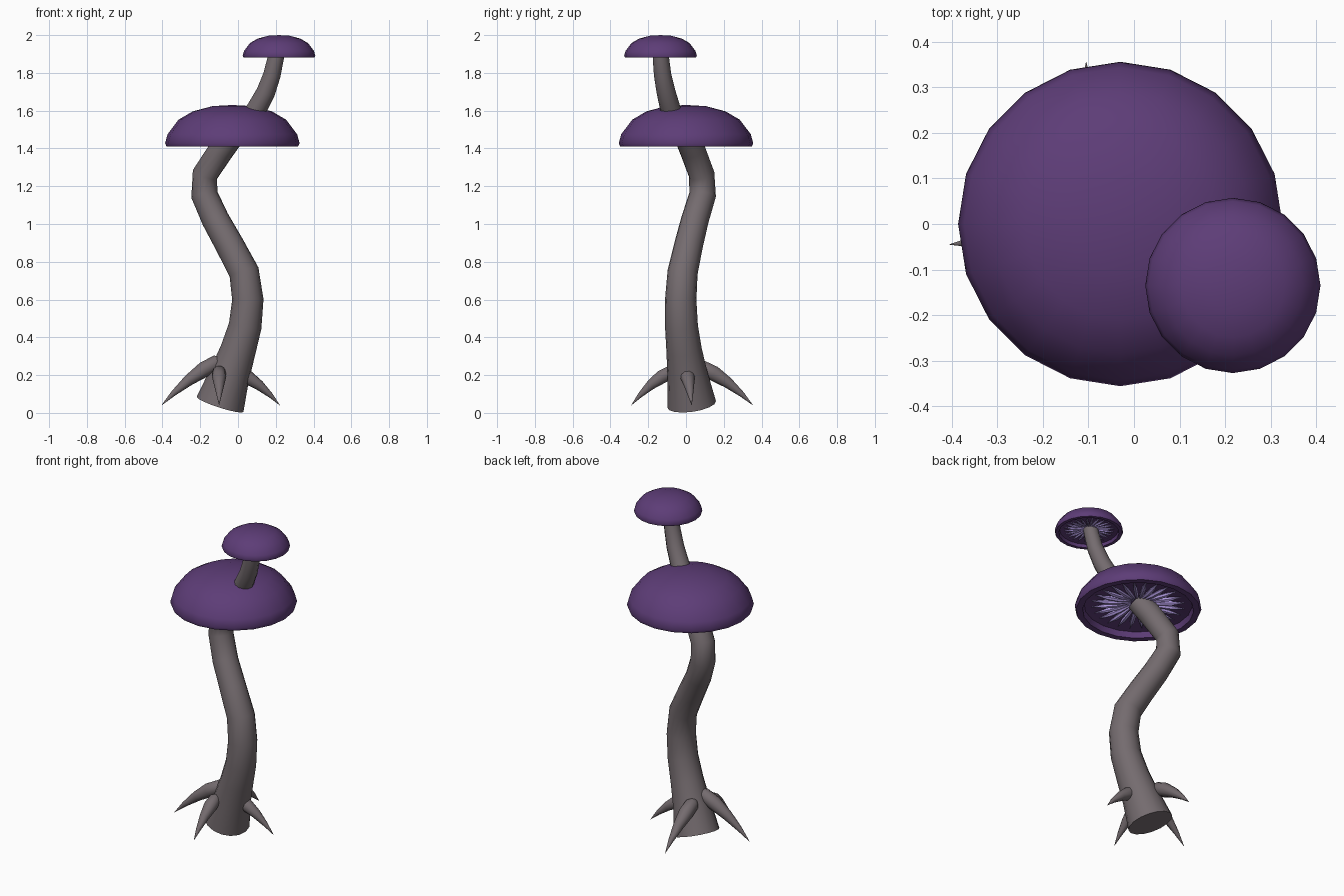
import bpy, bmesh, math
from mathutils import Vector, Matrix

cube = bpy.data.objects.get("Cube")
if cube:
    bpy.data.objects.remove(cube, do_unlink=True)


def material(name, rgb):
    m = bpy.data.materials.new(name)
    m.use_nodes = True
    m.diffuse_color = (*rgb, 1)
    m.node_tree.nodes["Principled BSDF"].inputs["Base Color"].default_value = (*rgb, 1)
    return m


PURPLE = material("cap purple", (0.11, 0.046, 0.185))
GREY = material("stem grey", (0.175, 0.148, 0.158))
LILAC = material("gill lilac", (0.42, 0.31, 0.72))


def finish(name, bm, mat, angle):
    bmesh.ops.recalc_face_normals(bm, faces=bm.faces)
    mesh = bpy.data.meshes.new(name)
    bm.to_mesh(mesh)
    bm.free()
    obj = bpy.data.objects.new(name, mesh)
    bpy.context.collection.objects.link(obj)
    mesh.materials.append(mat)
    bpy.ops.object.select_all(action='DESELECT')
    obj.select_set(True)
    bpy.context.view_layer.objects.active = obj
    bpy.ops.object.shade_smooth_by_angle(angle=math.radians(angle))
    return obj


def sweep(bm, path, radii, sides):
    """Round tube through the path, rings square to it, closed at both ends."""
    pts = [Vector(p) for p in path]
    rings = []
    for i, p in enumerate(pts):
        t = pts[min(i + 1, len(pts) - 1)] - pts[max(i - 1, 0)]
        q = Vector((0, 0, 1)).rotation_difference(t.normalized())
        rings.append([bm.verts.new(p + q @ Vector((radii[i] * math.cos(a), radii[i] * math.sin(a), 0)))
                      for a in (math.tau * k / sides for k in range(sides))])
    for a, b in zip(rings, rings[1:]):
        for k in range(sides):
            n = (k + 1) % sides
            bm.faces.new((a[k], a[n], b[n], b[k]))
    bm.faces.new(rings[0])
    bm.faces.new(rings[-1])


def tube(name, path, radii, sides=16):
    bm = bmesh.new()
    sweep(bm, path, radii, sides)
    return finish(name, bm, GREY, 50)


# Stems
tube("main_stem",
     [(-0.095, 0.03, 0.045), (-0.045, 0.008, 0.2), (0.0, -0.01, 0.33), (0.038, -0.024, 0.46),
      (0.052, -0.028, 0.6), (0.032, -0.018, 0.745), (-0.045, 0.014, 0.89), (-0.12, 0.048, 1.025),
      (-0.178, 0.088, 1.155), (-0.175, 0.083, 1.262), (-0.09, 0.035, 1.39), (-0.03, 0, 1.47)],
     [0.13, 0.107, 0.094, 0.087, 0.083, 0.08, 0.076, 0.073, 0.071, 0.068, 0.068, 0.066])
tube("upper_stem",
     [(0.06, -0.06, 1.55), (0.1, -0.083, 1.61), (0.148, -0.106, 1.7), (0.18, -0.124, 1.79),
      (0.2, -0.133, 1.88), (0.21, -0.135, 1.94)],
     [0.056, 0.054, 0.05, 0.046, 0.043, 0.042], 12)

# Root spikes: base in the stem, arched down to a tip
ROOTS = {
    "left_root": ((-0.02, 0.0, 0.22), (0.222, 0.03, 0.04), 0.038),
    "right_root": ((-0.085, -0.01, 0.28), (-0.405, -0.045, 0.04), 0.042),
    "front_root": ((-0.1, -0.06, 0.225), (-0.1, -0.29, 0.04), 0.038),
    "back_root": ((-0.1, 0.06, 0.25), (-0.105, 0.355, 0.04), 0.042),
}
for name, (base, tip, r) in ROOTS.items():
    b, t = Vector(base), Vector(tip)
    path = [b.lerp(t, f) + Vector((0, 0, 0.1 * f * (1 - f))) for f in (0, 0.08, 0.3, 0.55, 0.8, 1)]
    tube(name, path, [r * f for f in (0.5, 0.95, 1, 0.72, 0.36, 0.01)], 10)

# Hollow cap: dome, bevelled lip and recessed underside
CAP = [(0, 0.22), (0.105, 0.214), (0.21, 0.186), (0.285, 0.142), (0.343, 0.065), (0.356, 0.018),
       (0.348, 0), (0.312, 0), (0.304, 0.035), (0.15, 0.06), (0, 0.065)]


def cap(name, centre, scale):
    place = Matrix.Translation(centre) @ Matrix.Scale(scale, 4)
    bm = bmesh.new()
    verts = [bm.verts.new((r, 0, z)) for r, z in CAP]
    edges = [bm.edges.new(pair) for pair in zip(verts, verts[1:])]
    bmesh.ops.spin(bm, geom=verts + edges, axis=(0, 0, 1), cent=(0, 0, 0),
                   angle=math.tau, steps=20, use_duplicate=False)
    bmesh.ops.remove_doubles(bm, verts=bm.verts, dist=0.0005)
    bm.transform(place)
    finish(name, bm, PURPLE, 40)

    # Spindle-shaped gills around the stem
    bm = bmesh.new()
    for k in range(24):
        a = math.tau * k / 24
        path = [(r * math.cos(a), r * math.sin(a), z) for r, z in
                ((0.04, 0.05), (0.12, 0.04), (0.19, 0.036), (0.265, 0.035))]
        sweep(bm, path, [0.004, 0.013, 0.013, 0.001], 6)
    bm.transform(place)
    finish(name + "_gills", bm, LILAC, 50)


cap("large_cap", (-0.03, 0, 1.41), 1)
cap("small_cap", (0.217, -0.135, 1.881), 0.54)
